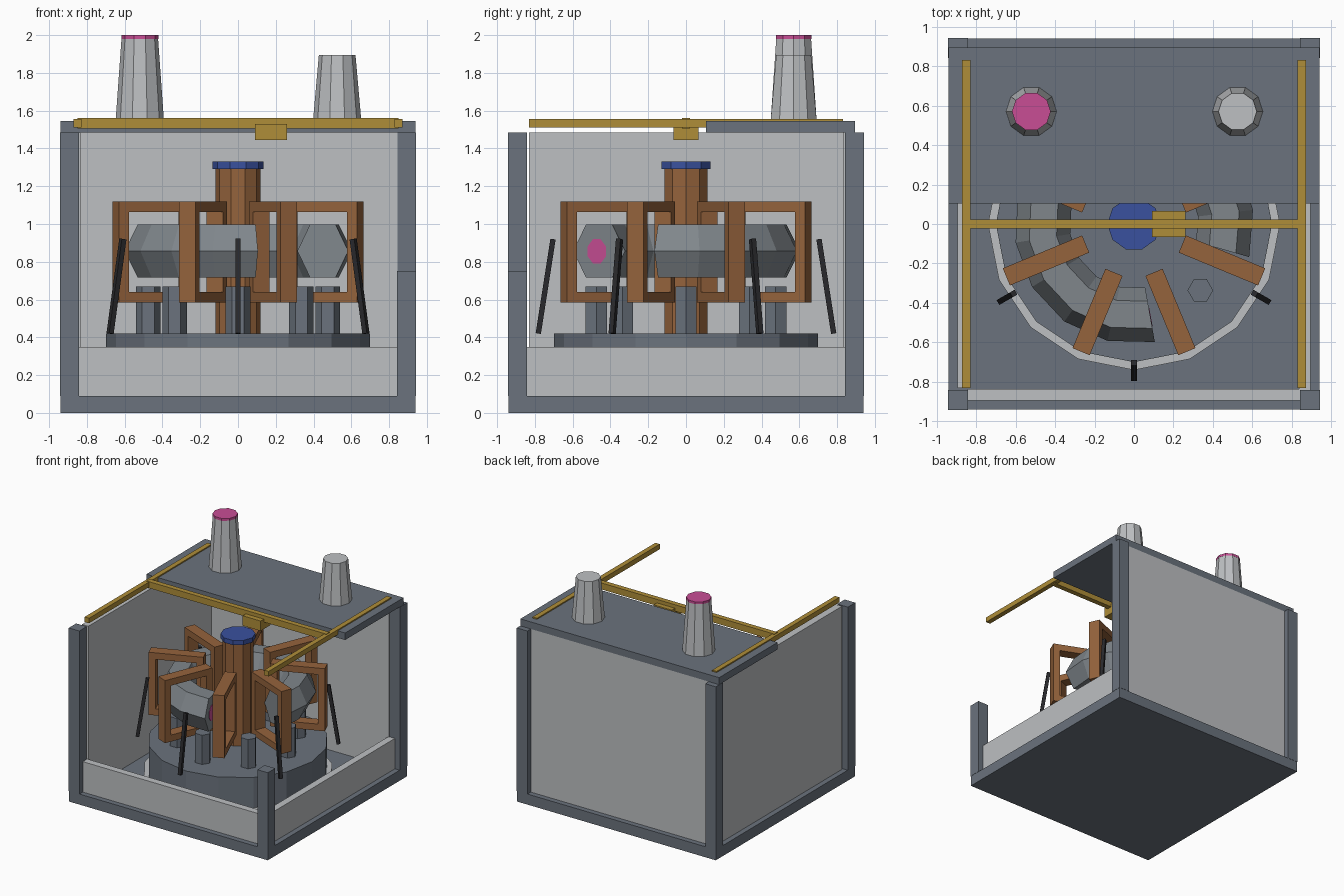
import bpy, bmesh
from math import sin, cos, pi, radians, atan2, hypot
from mathutils import Matrix, Vector

if "Cube" in bpy.data.objects:
    bpy.data.objects.remove(bpy.data.objects["Cube"])


def material(name, rgb):
    m = bpy.data.materials.new(name)
    m.diffuse_color = (*rgb, 1)
    m.use_nodes = True
    m.node_tree.nodes["Principled BSDF"].inputs["Base Color"].default_value = m.diffuse_color
    return m


SLATE = material("slate", (0.145, 0.17, 0.205))
CONCRETE = material("concrete", (0.51, 0.525, 0.54))
STEEL = material("steel", (0.215, 0.24, 0.26))
COPPER = material("copper", (0.30, 0.125, 0.045))
YELLOW = material("yellow", (0.43, 0.27, 0.04))
BLUE = material("blue", (0.042, 0.083, 0.345))
PINK = material("pink", (0.58, 0.075, 0.30))
BLACK = material("black", (0.022, 0.022, 0.025))


def finish(bm, name, mat):
    bmesh.ops.recalc_face_normals(bm, faces=bm.faces[:])
    me = bpy.data.meshes.new(name)
    bm.to_mesh(me)
    bm.free()
    ob = bpy.data.objects.new(name, me)
    bpy.context.collection.objects.link(ob)
    me.materials.append(mat)
    return ob


def box(name, lo, hi, mat, xf=Matrix()):
    bm = bmesh.new()
    lo, hi = Vector(lo), Vector(hi)
    size = Matrix.Diagonal((*(hi - lo), 1))
    bmesh.ops.create_cube(bm, size=1, matrix=xf @ Matrix.Translation((lo + hi) / 2) @ size)
    return finish(bm, name, mat)


def prism(name, x, y, z0, z1, r0, r1, sides, mat):
    """Upright prism or tapered cone with a corner on the x axis."""
    bm = bmesh.new()
    rings = [[bm.verts.new((x + r * cos(2 * pi * i / sides), y + r * sin(2 * pi * i / sides), z))
              for i in range(sides)] for z, r in ((z0, r0), (z1, r1))]
    bm.faces.new(rings[0])
    bm.faces.new(rings[1])
    for i in range(sides):
        j = (i + 1) % sides
        bm.faces.new((rings[0][i], rings[0][j], rings[1][j], rings[1][i]))
    return finish(bm, name, mat)


def arc_tube(name, radius, z, rx, rz, sides, a0, a1, steps, mat):
    """Polygon cross-section swept around the z axis, capped at both ends."""
    bm = bmesh.new()
    rings = []
    for s in range(steps + 1):
        a = radians(a0 + (a1 - a0) * s / steps)
        ring = []
        for k in range(sides):
            t = 2 * pi * k / sides + (pi / 8 if sides == 8 else 0)
            r = radius + rx * cos(t)
            ring.append(bm.verts.new((r * cos(a), r * sin(a), z + rz * sin(t))))
        rings.append(ring)
    for p, q in zip(rings, rings[1:]):
        for k in range(sides):
            j = (k + 1) % sides
            bm.faces.new((p[k], p[j], q[j], q[k]))
    bm.faces.new(rings[0])
    bm.faces.new(rings[-1])
    return finish(bm, name, mat)


# building shell: slab, posts, walls, cut-back roof
box("base_slab", (-.94, -.94, 0), (.94, .94, .09), SLATE)
for sx, sy, top, name in ((-1, -1, 1.485, "front_left"), (1, -1, .75, "front_right_cut"),
                          (-1, 1, 1.485, "back_left"), (1, 1, 1.485, "back_right")):
    box(name + "_post", (sx * .892 - .05, sy * .892 - .05, .09),
        (sx * .892 + .05, sy * .892 + .05, top), SLATE)
box("back_wall", (-.845, .835, .09), (.845, .895, 1.485), CONCRETE)
box("left_wall", (-.895, -.83, .09), (-.835, .845, 1.485), CONCRETE)
box("front_low_wall", (-.845, -.895, .09), (.845, -.835, .35), CONCRETE)
box("right_low_wall", (.835, -.845, .09), (.895, .845, .35), CONCRETE)
box("roof_slab", (-.94, .105, 1.485), (.94, .895, 1.545), SLATE)

# vent stacks on the roof
prism("left_stack", -.52, .57, 1.545, 1.98, .128, .097, 10, CONCRETE)
prism("left_stack_cap", -.52, .57, 1.98, 2.0, .098, .098, 10, PINK)
prism("right_stack", .525, .57, 1.545, 1.895, .128, .097, 10, CONCRETE)

# machine pedestal and floor ring
prism("floor_ring", 0, 0, .09, .16, .74, .74, 16, CONCRETE)
prism("pedestal", 0, 0, .09, .42, .70, .70, 16, SLATE)

# support columns
for i in range(8):
    a = i * pi / 4
    prism("support_column", .475 * cos(a), .475 * sin(a), .42, .67, .065, .065, 6, SLATE)

# ring vessel with a cutaway sector, and the glowing core inside
arc_tube("ring_vessel", .467, .857, .14, .163, 6, -16, 280, 13, STEEL)
arc_tube("glowing_core", .48, .855, .053, .07, 8, -15.8, 280.3, 13, PINK)

# rectangular magnet coils
for i in range(8):
    rot = Matrix.Rotation(pi / 8 + i * pi / 4, 4, 'Z')
    bm = bmesh.new()
    r0, r1, z0, z1, t, w = .265, .70, .585, 1.12, .056, .047
    outer = [(r0, z0), (r1, z0), (r1, z1), (r0, z1)]
    inner = [(r0 + t, z0 + t), (r1 - t, z0 + t), (r1 - t, z1 - t), (r0 + t, z1 - t)]
    loops = [[bm.verts.new(rot @ Vector((r, y, z))) for r, z in loop]
             for y in (-w, w) for loop in (outer, inner)]
    for p, q in ((0, 1), (1, 3), (3, 2), (2, 0)):
        for k in range(4):
            j = (k + 1) % 4
            bm.faces.new((loops[p][k], loops[p][j], loops[q][j], loops[q][k]))
    finish(bm, "magnet_coil", COPPER)

# central column and cap
prism("central_column", 0, 0, .42, 1.29, .12, .12, 10, COPPER)
prism("central_cap", 0, 0, 1.29, 1.33, .135, .135, 10, BLUE)

# square rods leaning in towards the machine
run, rise = .078, .50
for i in range(6):
    xf = (Matrix.Rotation(pi / 6 + i * pi / 3, 4, 'Z') @ Matrix.Translation((.782, 0, .42))
          @ Matrix.Rotation(-atan2(run, rise), 4, 'Y'))
    box("leaning_rod", (-.014, -.014, 0), (.014, .014, hypot(run, rise)), BLACK, xf)

# overhead crane
for s in (-1, 1):
    box("crane_rail", (s * .85 - .021, -.83, 1.512), (s * .85 + .021, .83, 1.555), YELLOW)
box("crane_bridge", (-.85, -.022, 1.505), (.85, .022, 1.56), YELLOW)
box("crane_trolley", (.09, -.065, 1.445), (.26, .065, 1.53), YELLOW)
